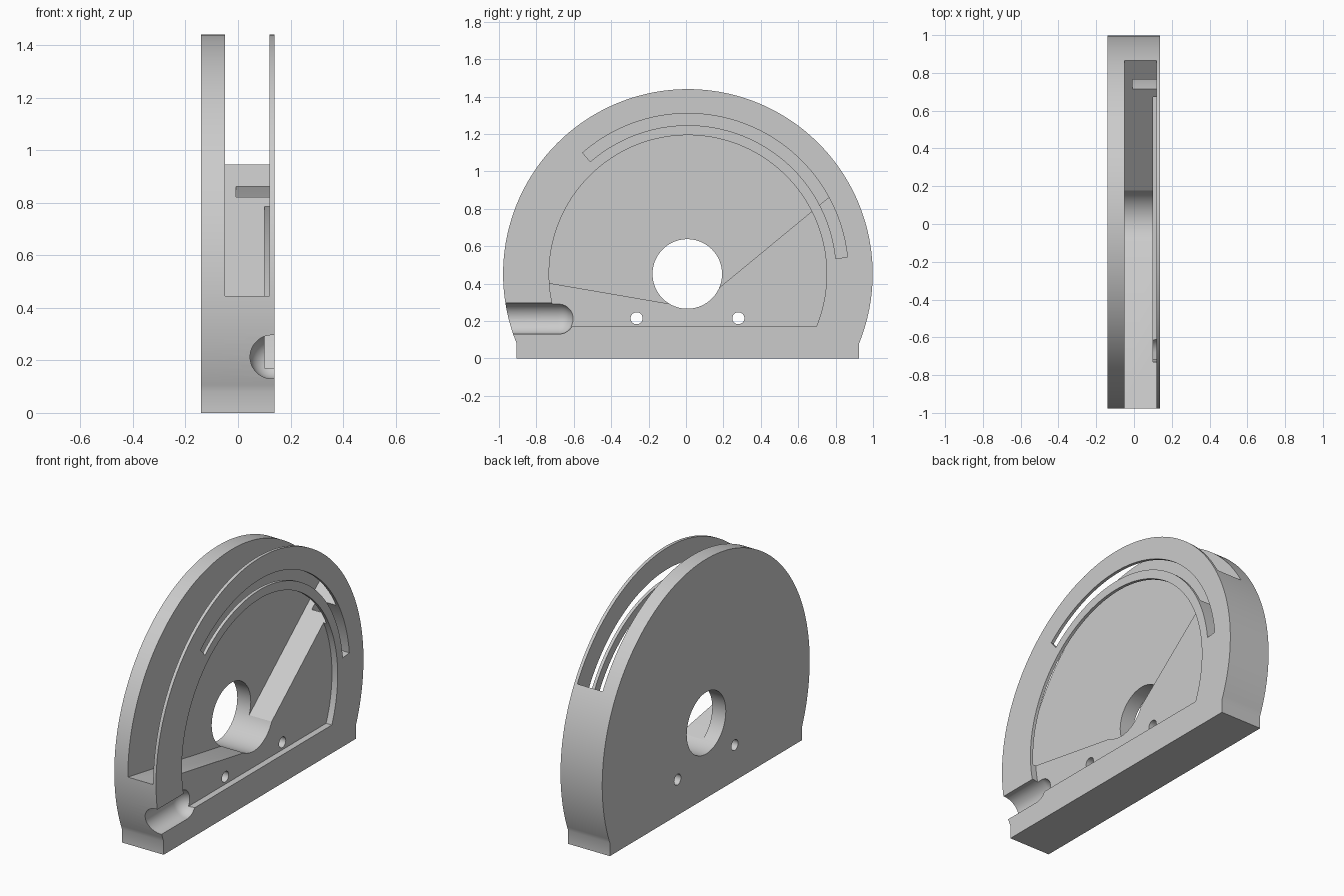
import bpy, bmesh
from math import cos, sin, pi, radians
from mathutils import Matrix, Vector

if "Cube" in bpy.data.objects:
    bpy.data.objects.remove(bpy.data.objects["Cube"])

CY, CZ = 0.01, 0.452          # common centre of all arcs
X_BACK, X_FRONT = -0.14, 0.138

grey = bpy.data.materials.new("plain grey")
grey.use_nodes = True
colour = (0.6, 0.6, 0.6, 1)
grey.diffuse_color = colour
grey.node_tree.nodes["Principled BSDF"].inputs["Base Color"].default_value = colour


def arc(radius, start, end, steps, cy=CY, cz=CZ):
    """Points on an arc in the side plane, angles in degrees."""
    angles = [radians(start + (end - start) * i / steps) for i in range(steps + 1)]
    return [(cy + radius * cos(a), cz + radius * sin(a)) for a in angles]


def make_object(name, bm):
    bmesh.ops.recalc_face_normals(bm, faces=bm.faces)
    mesh = bpy.data.meshes.new(name)
    bm.to_mesh(mesh)
    bm.free()
    mesh.materials.append(grey)
    obj = bpy.data.objects.new(name, mesh)
    bpy.context.collection.objects.link(obj)
    return obj


def plate(name, outline, x0, x1):
    """Extrude a side outline from x0 to x1."""
    bm = bmesh.new()
    face = bm.faces.new([bm.verts.new((x0, y, z)) for y, z in outline])
    new = bmesh.ops.extrude_face_region(bm, geom=[face])["geom"]
    bmesh.ops.translate(bm, vec=(x1 - x0, 0, 0),
                        verts=[v for v in new if isinstance(v, bmesh.types.BMVert)])
    return make_object(name, bm)


def round_hole(name, y, z, radius, steps):
    return plate(name, arc(radius, 0, 360, steps, y, z)[:-1], X_BACK - 0.1, X_FRONT + 0.1)


def round_nosed_rod(name, x, z, radius, nose_y, tail_y):
    """Revolve a quarter arc and a straight side about a lengthwise axis."""
    bm = bmesh.new()
    mid = nose_y - radius
    side = [(radius * sin(a), mid + radius * cos(a))
            for a in [i * pi / 24 for i in range(13)]]
    side += [(radius, tail_y), (0, tail_y)]
    verts = [bm.verts.new((x + r, y, z)) for r, y in side]
    edges = [bm.edges.new(pair) for pair in zip(verts, verts[1:])]
    bmesh.ops.spin(bm, geom=verts + edges, cent=(x, 0, z), axis=(0, 1, 0),
                   angle=2 * pi, steps=48)
    bmesh.ops.remove_doubles(bm, verts=bm.verts, dist=0.0005)
    return make_object(name, bm)


# Housing: large disc with a flat foot
outline = arc(0.988, -22.1, 202.1, 140)
foot = [(outline[-1][0], 0), (outline[0][0], 0)]
housing = plate("housing", outline + foot, X_BACK, X_FRONT)

cutters = [
    # Wide slot between the two walls, open at the rim
    plate("wall_slot", [(-1.3, 0.501), (-0.08, 0.291), (0.176, 0.377),
                        (1.3, 1.304), (1.3, 2), (-1.3, 2)], -0.05, 0.119),
    # Shallow window in the thin wall
    plate("window", arc(0.742, -22.3, 202.3, 120), 0.1, 0.3),
    # Curved guide slot
    plate("guide_slot", arc(0.858, 6, 131, 70) + arc(0.795, 131, 6, 70), -0.008, 0.3),
    # Axle hole and two screw holes
    round_hole("axle_hole", 0.007, CZ, 0.186, 72),
    round_hole("front_screw_hole", -0.264, 0.215, 0.032, 32),
    round_hole("rear_screw_hole", 0.28, 0.215, 0.032, 32),
    # Round-nosed groove at the front foot
    round_nosed_rod("cable_groove", 0.129, 0.213, 0.083, -0.598, -1.2),
]

bpy.context.view_layer.objects.active = housing
for cutter in cutters:
    cutter.hide_render = True
    cut = housing.modifiers.new(cutter.name, "BOOLEAN")
    cut.operation = "DIFFERENCE"
    cut.solver = "EXACT"
    cut.object = cutter
    bpy.ops.object.modifier_apply(modifier=cut.name)
for cutter in cutters:
    bpy.data.objects.remove(cutter)

# Smooth curved walls, crisp edges
bpy.ops.object.select_all(action="DESELECT")
housing.select_set(True)
bpy.ops.object.shade_smooth_by_angle(angle=radians(25))
